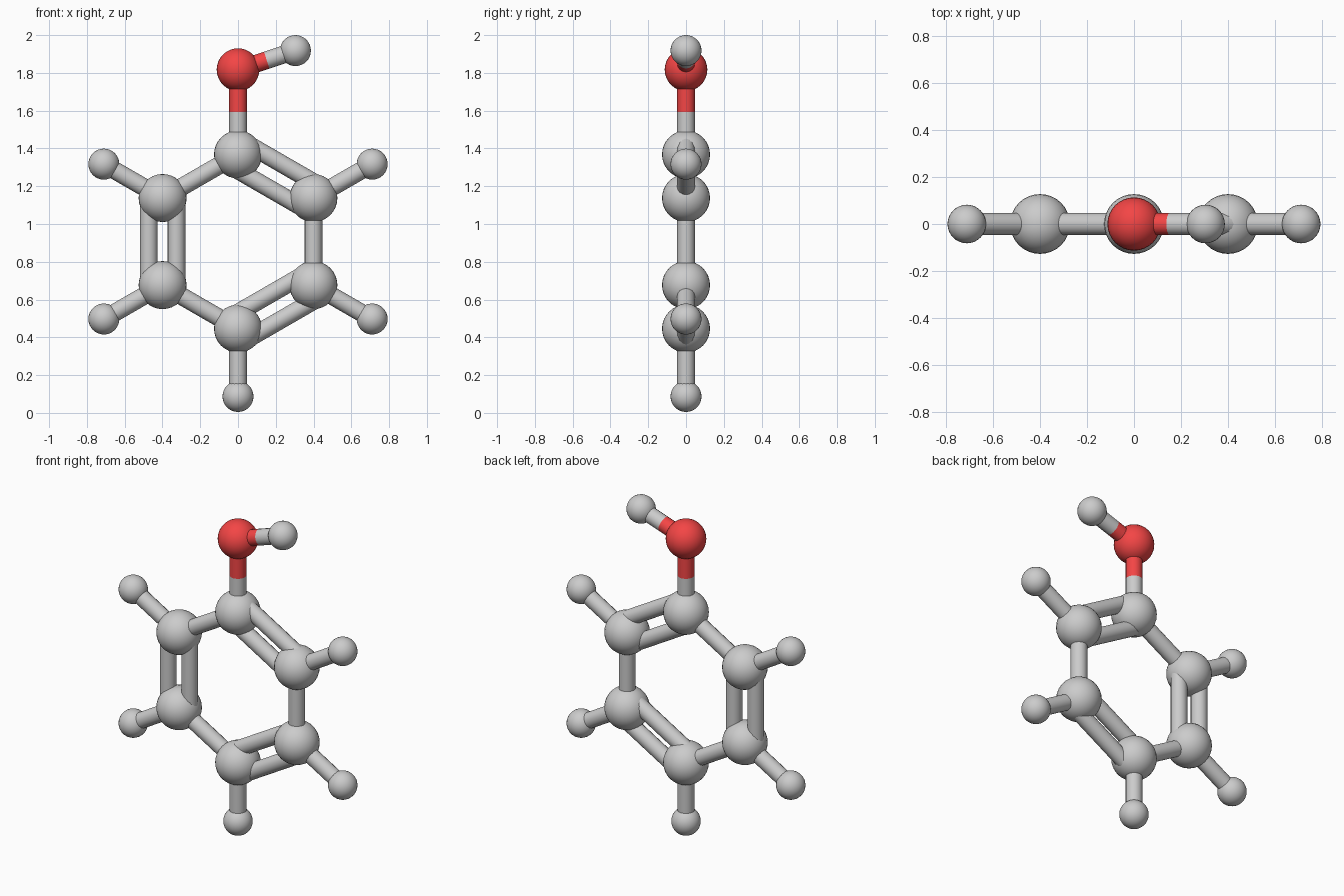
import bpy
from math import sin, cos, radians
from mathutils import Vector

if "Cube" in bpy.data.objects:
    bpy.data.objects.remove(bpy.data.objects["Cube"])

red = bpy.data.materials.new("red")
red.diffuse_color = (0.9, 0.06, 0.06, 1)
red.use_nodes = True
red.node_tree.nodes["Principled BSDF"].inputs["Base Color"].default_value = red.diffuse_color

CENTRE = Vector((0, 0, 0.907))
C_R, H_R, O_R, BOND_R = 0.127, 0.082, 0.113, 0.047
GAP = 0.073  # offset of each tube in a double bond


def finish(name, mat):
    ob = bpy.context.object
    ob.name = name
    bpy.ops.object.shade_smooth_by_angle()
    if mat:
        ob.data.materials.append(mat)


def atom(name, pos, radius, mat=None):
    bpy.ops.mesh.primitive_uv_sphere_add(segments=32, ring_count=16,
                                         radius=radius, location=pos)
    finish(name, mat)


def tube(name, a, b, mat=None):
    d = b - a
    bpy.ops.mesh.primitive_cylinder_add(
        vertices=16, radius=BOND_R, depth=d.length, location=(a + b) / 2,
        end_fill_type='NOTHING', rotation=d.to_track_quat('Z', 'Y').to_euler())
    finish(name, mat)


def split_bond(name, a, b, mat_a=None, mat_b=None):
    mid = (a + b) / 2
    tube(name + "_inner_half", a, mid, mat_a)
    tube(name + "_outer_half", mid, b, mat_b)


def double_bond(name, a, b):
    side = (b - a).normalized().cross(Vector((0, 1, 0))) * GAP
    tube(name + "_a", a + side, b + side)
    tube(name + "_b", a - side, b - side)


def spoke(i, r):
    t = radians(60 * i)
    return CENTRE + Vector((sin(t) * r, 0, cos(t) * r))


# Carbon ring, clockwise from the top, alternating double and single bonds
ring = [spoke(i, 0.461) for i in range(6)]
for i, p in enumerate(ring):
    atom(f"carbon_{i}", p, C_R)
    bond = double_bond if i % 2 == 0 else split_bond
    bond(f"ring_bond_{i}", p, ring[(i + 1) % 6])

# Ring hydrogens
for i in range(1, 6):
    h = spoke(i, 0.82)
    atom(f"hydrogen_{i}", h, H_R)
    split_bond(f"hydrogen_bond_{i}", ring[i], h)

# Hydroxyl group on top
oxygen = Vector((0, 0, 1.817))
h_top = Vector((0.304, 0, 1.918))
atom("oxygen", oxygen, O_R, red)
atom("hydroxyl_hydrogen", h_top, H_R)
split_bond("oxygen_bond", ring[0], oxygen, None, red)
split_bond("hydroxyl_bond", oxygen, h_top, red, None)
